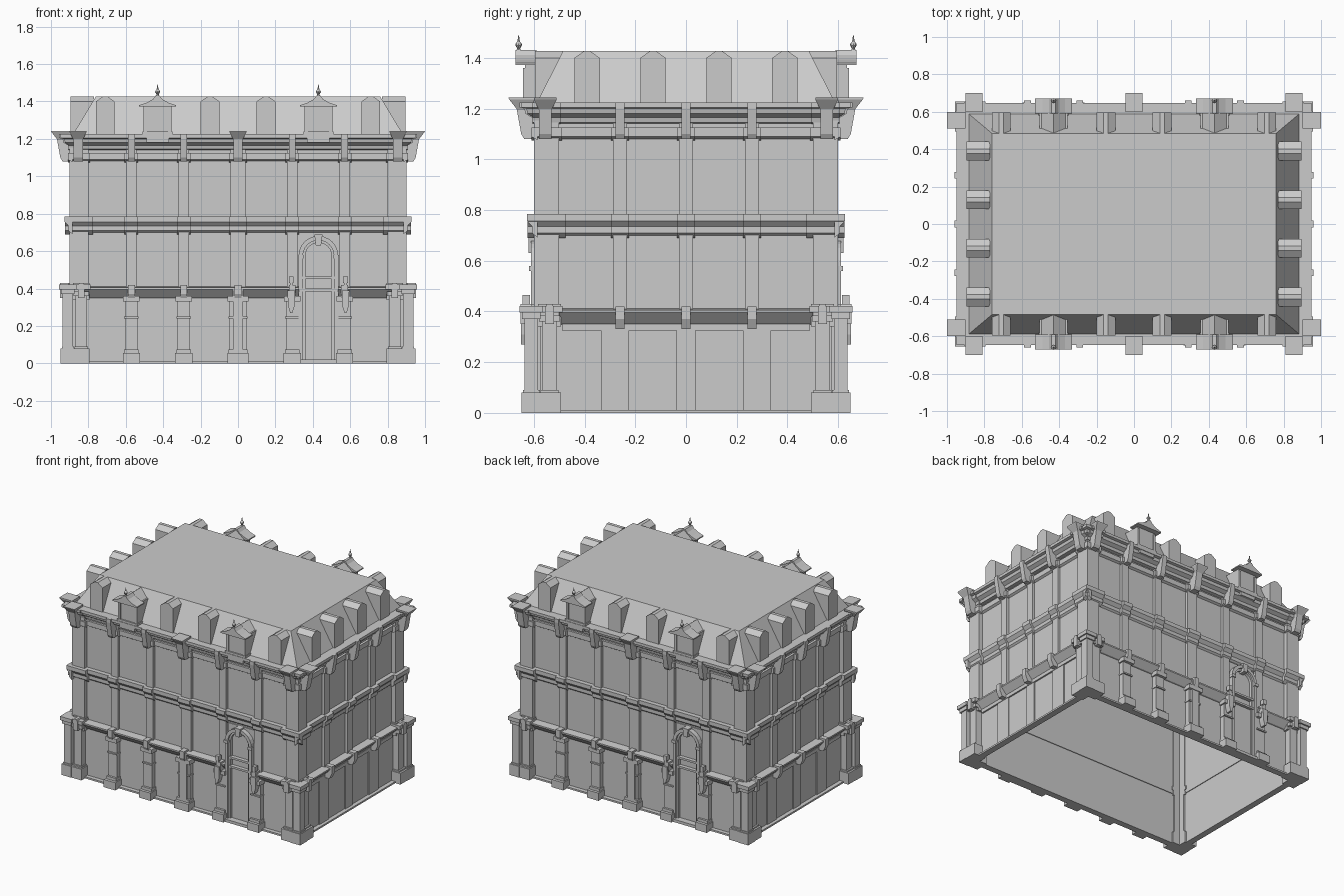
import bpy, bmesh, math
from mathutils import Matrix, Vector

cube = bpy.data.objects.get("Cube")
if cube:
    bpy.data.objects.remove(cube, do_unlink=True)

stone = bpy.data.materials.new("pale_grey_stone")
stone.use_nodes = True
GREY = (0.6, 0.6, 0.6, 1)
stone.diffuse_color = GREY
stone.node_tree.nodes["Principled BSDF"].inputs["Base Color"].default_value = GREY

HX, HY = 0.9, 0.6
parts = {}


class Facade:
    """Local frame: u along the wall, o outward from the wall plane, z up."""
    def __init__(self, angle, half, dist):
        self.rot = Matrix.Rotation(math.radians(angle), 3, 'Z')
        self.half, self.dist = half, dist

    def at(self, u, o, z):
        return self.rot @ Vector((u, -(self.dist + o), z))


def loft(name, loops, caps=True, closed=False):
    bm = parts.setdefault(name, bmesh.new())
    rows = [[bm.verts.new(p) for p in loop] for loop in loops]
    n = len(rows[0])
    pairs = list(zip(rows, rows[1:])) + ([(rows[-1], rows[0])] if closed else [])
    for a, b in pairs:
        for i in range(n):
            j = (i + 1) % n
            bm.faces.new((a[i], a[j], b[j], b[i]))
    if caps and not closed:
        bm.faces.new(rows[0])
        bm.faces.new(rows[-1])


def box(name, f, u, w, o0, o1, z0, z1):
    """Box centred on u with half width w."""
    loft(name, [[f.at(u - w, o0, z), f.at(u + w, o0, z),
                 f.at(u + w, o1, z), f.at(u - w, o1, z)] for z in (z0, z1)])


def along(name, f, profile, u0, u1, shift=0):
    """Profile of (o, z) run along the wall."""
    loft(name, [[f.at(u, o + shift, z) for o, z in profile] for u in (u0, u1)])


def outward(name, f, shape, u, o0, o1):
    """Outline of (u, z) pushed out of the wall."""
    loft(name, [[f.at(u + x, o, z) for x, z in shape] for o in (o0, o1)])


def ring(name, profile):
    """Mitred moulding around the whole building."""
    corners = ((1, 1), (-1, 1), (-1, -1), (1, -1))
    loft(name, [[(sx * (HX + o), sy * (HY + o), z) for o, z in profile]
                for sx, sy in corners], closed=True)


def arch(name, f, u, inner, outer, spring, o0, o1):
    """Round-headed frame standing on the ground."""
    def path(r):
        arc = [(r * math.cos(math.pi * i / 12), spring + r * math.sin(math.pi * i / 12))
               for i in range(13)]
        return [(r, 0)] + arc + [(-r, 0)]
    loft(name, [[f.at(u + a, o0, b), f.at(u + a, o1, b), f.at(u + c, o1, d), f.at(u + c, o0, d)]
                for (a, b), (c, d) in zip(path(inner), path(outer))])


# Moulding profiles
WALL = -0.03
MID = [(-.04, .69), (-.018, .71), (-.018, .735), (.002, .757), (.002, .785), (-.04, .785)]
FRIEZE = [(-.04, 1.075), (-.015, 1.09), (-.015, 1.125), (-.04, 1.125)]
CORNICE = [(-.04, 1.14), (-.005, 1.145), (.0, 1.165), (.025, 1.18),
           (.03, 1.2), (.048, 1.205), (.048, 1.225), (-.04, 1.225)]
LEDGE = [(-.04, .345), (-.015, .352), (.025, .395), (.025, .405), (-.04, .412)]
BRACKET = [(-.03, 1.08), (.03, 1.08), (.042, 1.1), (.06, 1.2), (.06, 1.225), (-.03, 1.225)]

ring("upper_walls", [(-.045, .37), (WALL, .37), (WALL, 1.225), (-.045, 1.225)])
ring("ground_walls", [(-.04, .008), (-.025, .008), (-.025, .37), (-.04, .37)])
ring("base_sill", [(-.04, 0), (.005, 0), (.005, .012), (-.04, .012)])
ring("string_course", MID)
ring("frieze", FRIEZE)
ring("cornice", CORNICE)

# Mansard roof, open underneath
loft("mansard_roof", [[(sx * x, sy * y, z) for sx, sy in ((1, 1), (-1, 1), (-1, -1), (1, -1))]
                      for x, y, z in ((.76, .485, 1.427), (.885, .59, 1.22))], caps=False)
bm = parts["mansard_roof"]
bm.verts.ensure_lookup_table()
bm.faces.new(bm.verts[:4])


def upper_pilaster(f, u, w):
    box("upper_pilasters", f, u, w, -.04, -.01, .37, 1.2)
    for profile in (MID, FRIEZE):
        along("pilaster_mouldings", f, profile, u - w - .008, u + w + .008, .018)
    along("cornice_brackets", f, BRACKET, u - .018, u + .018)


def crown_tile(f, u):
    along("cornice_brackets", f, BRACKET, u - .025, u + .025, .008)
    loft("crown_tiles", [[f.at(u + a * w, o, z) for a, o in ((-1, 0), (1, 0), (1, d), (-1, d))]
                         for w, d, z in ((.025, .065, 1.195), (.045, .097, 1.236),
                                         (.045, .1, 1.243))])


def ground_pilaster(f, u, w):
    for dw, o, z0, z1 in ((.012, .045, 0, .055), (.005, .025, .055, .075), (0, .01, .075, .34),
                          (.005, .02, .24, .25), (.01, .03, .33, .36)):
        box("ground_pilasters", f, u, w + dw, -.04, o, z0, z1)
    rib(f, u)


def rib(f, u):
    along("ledge_ribs", f, [(-.04, .33), (.02, .33), (.04, .37), (.04, .42), (-.04, .42)],
          u - .018, u + .018)


def dormer(f, u):
    outward("small_dormers", f, [(-.05, 1.22), (.05, 1.22), (.05, 1.4), (.012, 1.427),
                                 (-.012, 1.427), (-.05, 1.4)], u, -.13, -.005)


def tower_dormer(f, u):
    name = "large_dormers"
    box(name, f, u, .06, -.04, .045, 1.18, 1.21)
    box(name, f, u, .074, -.11, .035, 1.205, 1.375)
    box(name, f, u, .08, -.04, .045, 1.225, 1.24)
    for s in (-1, 1):
        box(name, f, u + s * .066, .009, -.01, .042, 1.24, 1.36)
    outward(name, f, [(-.07, 1.37), (.07, 1.37), (0, 1.425)], u, -.115, 0)
    half = [(.098, 1.372), (.098, 1.38), (.06, 1.393), (.025, 1.412), (.01, 1.432)]
    outward("dormer_roofs", f, half + [(-a, z) for a, z in reversed(half)], u, -.01, .072)
    # Turned finial
    loft("finials", [[f.at(u + r * math.cos(t * math.pi / 4),
                           .06 + r * math.sin(t * math.pi / 4), z) for t in range(8)]
                     for r, z in ((.012, 1.42), (.006, 1.438), (.013, 1.45),
                                  (.012, 1.457), (.005, 1.465), (.001, 1.49))])


def doorway(f, u):
    box("door_surround", f, u, .105, -.035, -.022, 0, .69)
    arch("door_surround", f, u, .083, .106, .575, -.035, .012)
    arch("door_surround", f, u, .07, .084, .575, -.035, -.002)
    box("door_leaf", f, u, .07, -.03, -.015, .02, .385)
    for z in (.385, .45):
        box("door_transom", f, u, .085, -.03, .005, z, z + .014)
    box("door_step", f, u, .1, -.03, .03, 0, .02)
    outward("door_keystone", f, [(-.014, .63), (.014, .63), (.022, .69), (-.022, .69)],
            u, -.03, .022)
    for s in (-1, 1):
        box("door_imposts", f, u + s * .095, .015, -.03, .02, .56, .58)
        # Consoles with small urns beside the door
        outward("door_consoles", f, [(-.006, .27), (.006, .27), (.018, .31), (.02, .39),
                                     (-.02, .39), (-.018, .31)], u + s * .145, 0, .05)
        box("door_consoles", f, u + s * .145, .007, .02, .04, .39, .44)
        box("door_consoles", f, u + s * .145, .013, .015, .045, .43, .465)


def corners(f):
    for s in (-1, 1):
        u = s * (f.half - .05)
        box("corner_piers", f, u, .05, -.05, 0, .37, 1.225)
        along("corner_mouldings", f, MID, u - .075, u + .075, .025)
        along("corner_mouldings", f, FRIEZE, u - .06, u + .06, .025)
        along("corner_mouldings", f, CORNICE, u - .055, u + .055, .008)
        crown_tile(f, s * (f.half - .045))
        # Ground floor corner pilaster
        u = s * (f.half - .062)
        for w, o, z0, z1 in ((.044, .045, 0, .08), (.036, .032, .08, .09), (.03, .02, .09, .36),
                             (.042, .035, .36, .385), (.05, .045, .395, .422)):
            box("corner_pilasters", f, u, w, -.05, o, z0, z1)
        outward("corner_pilasters", f, [(-.018, .35), (.018, .35), (.018, .415), (.01, .43),
                                        (-.01, .43), (-.018, .415)], u, 0, .052)
        box("corner_pilasters", f, u, .045, -.04, .01, .34, .43)


def corner_post(sx, sy):
    for r, z0, z1 in ((.038, 0, .08), (.032, .08, .09), (.027, .09, .37), (.036, .37, .395),
                      (.046, .395, .422)):
        cx, cy = sx * (HX + .01), sy * (HY + .01)
        loft("corner_posts", [[(cx + a * r, cy + b * r, z) for a, b in
                               ((1, 1), (-1, 1), (-1, -1), (1, -1))] for z in (z0, z1)])


# Long facades with an off-centre doorway
for angle in (0, 180):
    f = Facade(angle, HX, HY)
    corners(f)
    for u in (-.57, -.29, .29, .57):
        upper_pilaster(f, u, .028)
        ground_pilaster(f, u, .034)
    upper_pilaster(f, 0, .04)
    ground_pilaster(f, 0, .045)
    box("ground_pilasters", f, 0, .028, -.02, .025, .075, .4)
    crown_tile(f, 0)
    for u0, u1 in ((-.83, .325), (.535, .83)):
        along("shop_ledge", f, LEDGE, u0, u1)
    for u in (-.71, -.15, .15, .71):
        dormer(f, u)
    for u in (-.43, .43):
        tower_dormer(f, u)
    doorway(f, .43)

# Short facades
for angle in (90, 270):
    f = Facade(angle, HY, HX)
    corners(f)
    for u in (-.26, 0, .26):
        upper_pilaster(f, u, .028)
        rib(f, u)
    along("shop_ledge", f, LEDGE, -.5, .5)
    # Shopfront panelling
    for u, w in ((-.28, .055), (0, .038), (.28, .055)):
        box("shopfront_panels", f, u, w, -.03, -.018, .012, .35)
    box("shopfront_panels", f, 0, .49, -.03, -.014, .325, .35)
    for u in (-.39, -.13, .13, .39):
        dormer(f, u)

for sx in (-1, 1):
    for sy in (-1, 1):
        corner_post(sx, sy)

# Turn each collected part into an object
for name, bm in parts.items():
    bmesh.ops.recalc_face_normals(bm, faces=bm.faces)
    mesh = bpy.data.meshes.new(name)
    bm.to_mesh(mesh)
    bm.free()
    mesh.materials.append(stone)
    bpy.context.collection.objects.link(bpy.data.objects.new(name, mesh))
